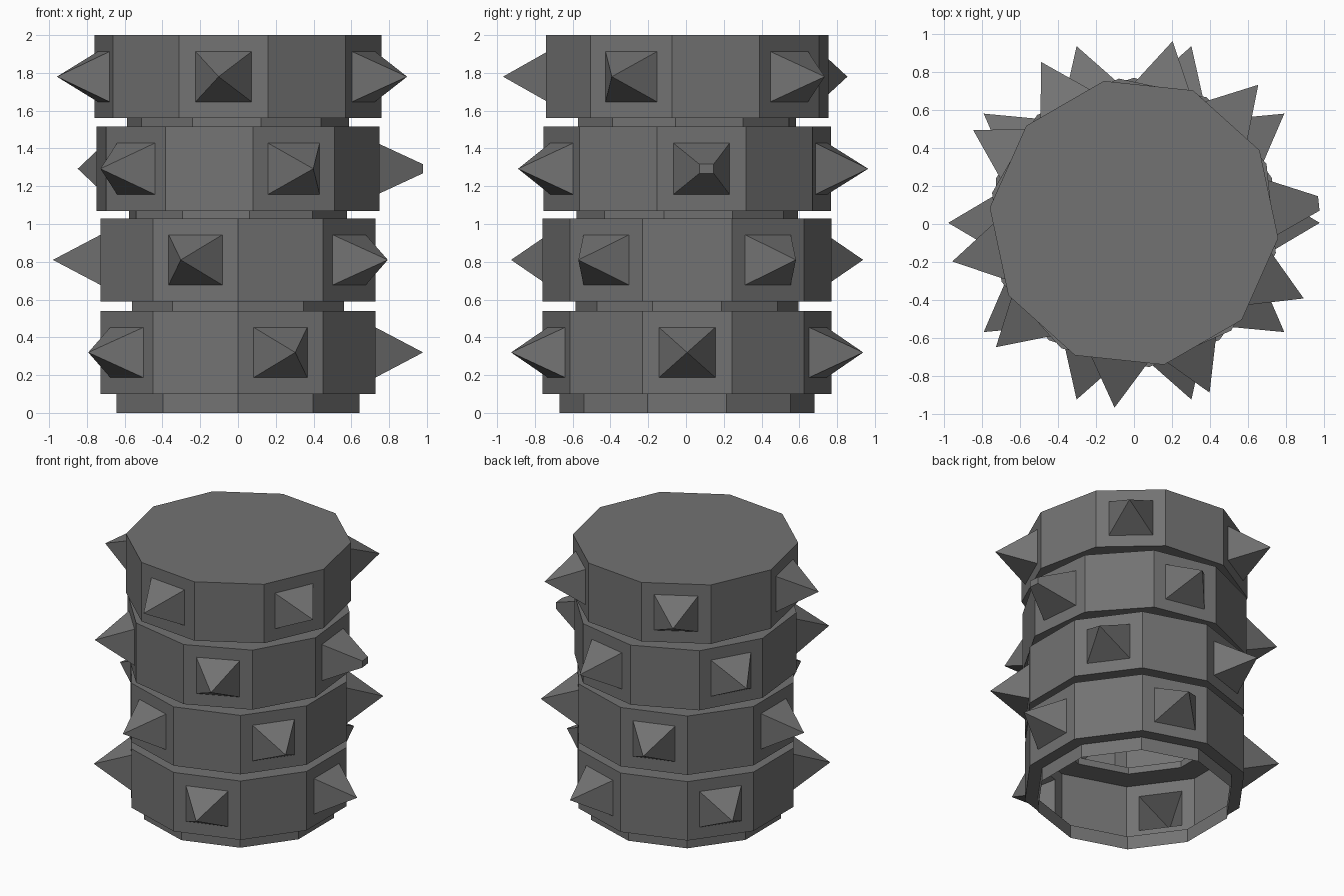
import bpy
import bmesh
from math import cos, sin, radians
from mathutils import Vector

cube = bpy.data.objects.get("Cube")
if cube:
    bpy.data.objects.remove(cube)

SIDES = 10
STEP = 360 / SIDES
BAND_R = 0.765      # corner radius of the wide bands
NECK_R = 0.59       # corner radius of the necks between bands
FOOT_R = 0.675      # corner radius of the bottom foot
TIP_R = 0.98        # distance of the spike tips from the axis
CENTRE_Y = 0.006

metal = bpy.data.materials.new("dark grey")
metal.use_nodes = True
grey = (0.17, 0.17, 0.17, 1)
metal.diffuse_color = grey
metal.node_tree.nodes["Principled BSDF"].inputs["Base Color"].default_value = grey


def ring(bm, radius, z, turn):
    angles = [radians(turn + STEP * (i - 0.5)) for i in range(SIDES)]
    return [bm.verts.new((radius * cos(a), radius * sin(a), z)) for a in angles]


def band(name, neck_r, z_neck, z_low, z_high, turn, capped=False, blunt=False):
    """Hollow ten-sided band on a neck, with a spike on every second side."""
    bm = bmesh.new()
    profile = [(neck_r, z_neck), (neck_r, z_low), (BAND_R, z_low), (BAND_R, z_high)]
    if not capped:
        profile.append((NECK_R, z_high))
    rings = [ring(bm, r, z, turn) for r, z in profile]
    walls = []
    for level, (low, high) in enumerate(zip(rings, rings[1:])):
        for i in range(SIDES):
            j = (i + 1) % SIDES
            face = bm.faces.new((low[i], low[j], high[j], high[i]))
            if level == 2 and i % 2 == 0:
                walls.append(face)
    if capped:
        bm.faces.new(rings[-1])
    bm.normal_update()

    # Spikes are drawn out of an inset rectangle on the wall
    bmesh.ops.inset_individual(bm, faces=walls, thickness=0.087, use_even_offset=True)
    length = TIP_R - BAND_R * cos(radians(STEP / 2))
    if blunt:
        # The first spike has a flat, cut-off tip
        tip = walls.pop(0)
        out = tip.normal.copy()
        bmesh.ops.inset_individual(bm, faces=[tip], thickness=0.111, use_even_offset=True)
        bmesh.ops.translate(bm, verts=tip.verts[:], vec=out * length)
    for face in walls:
        out = face.normal.copy()
        peak = bmesh.ops.poke(bm, faces=[face])["verts"][0]
        peak.co += out * length

    bmesh.ops.translate(bm, verts=bm.verts[:], vec=Vector((0, CENTRE_Y, 0)))
    mesh = bpy.data.meshes.new(name)
    bm.to_mesh(mesh)
    bm.free()
    mesh.materials.append(metal)
    obj = bpy.data.objects.new(name, mesh)
    bpy.context.collection.objects.link(obj)


# Bands from bottom to top, each turned a little against the one below
band("bottom_band", FOOT_R, 0.0, 0.10, 0.54, 0)
band("lower_band", NECK_R, 0.54, 0.59, 1.03, 36)
band("upper_band", NECK_R, 1.03, 1.07, 1.515, 6, blunt=True)
band("top_band", NECK_R, 1.515, 1.56, 2.0, 48, capped=True)
